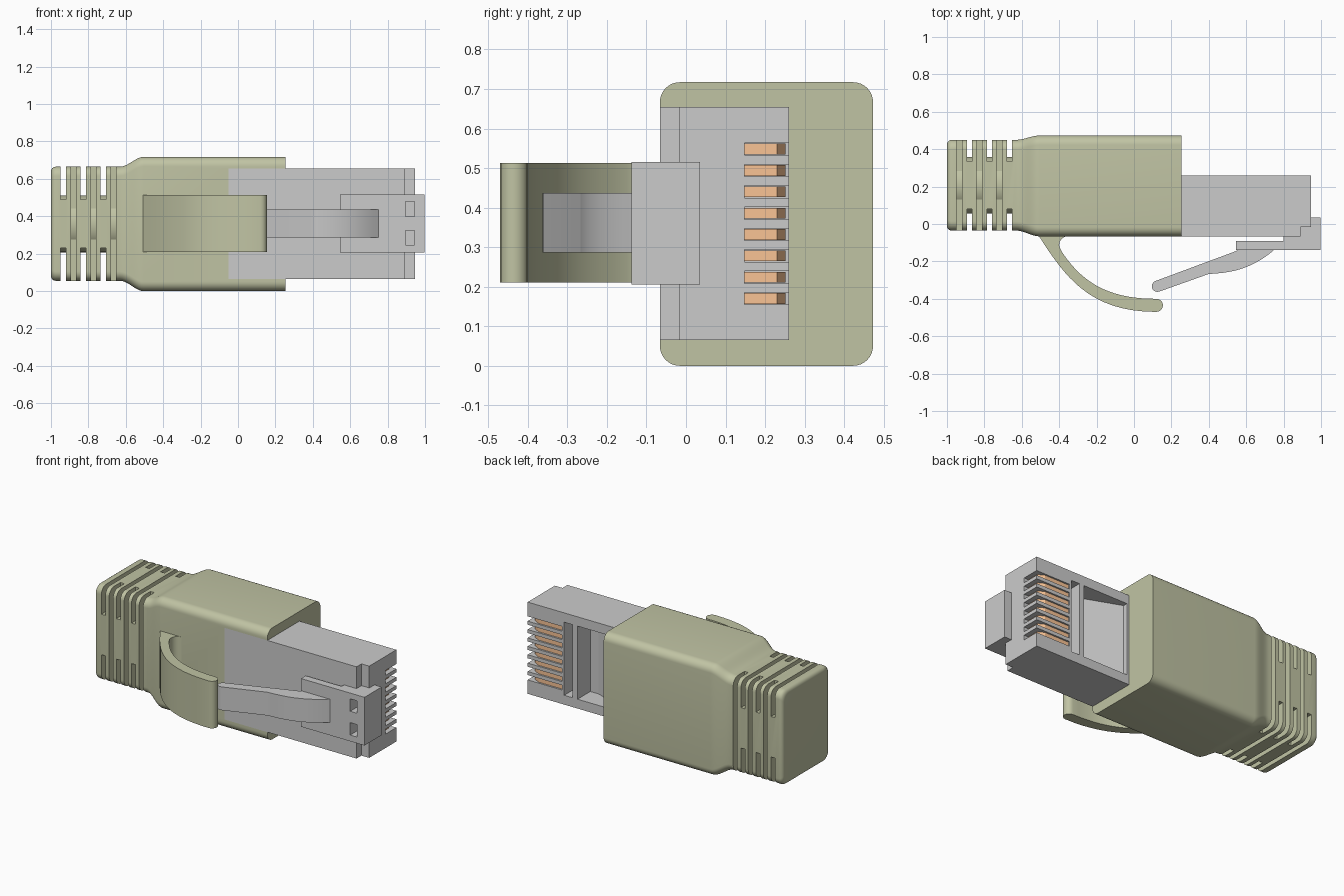
import bpy, bmesh, math
from mathutils import Vector

if "Cube" in bpy.data.objects:
    bpy.data.objects.remove(bpy.data.objects["Cube"])


def material(name, col):
    m = bpy.data.materials.new(name)
    m.diffuse_color = (*col, 1)
    m.use_nodes = True
    m.node_tree.nodes["Principled BSDF"].inputs["Base Color"].default_value = m.diffuse_color
    return m


OLIVE = material("olive_rubber", (0.53, 0.55, 0.37))
COPPER = material("copper", (0.95, 0.55, 0.30))


def finish(name, bm, mat=None):
    bmesh.ops.recalc_face_normals(bm, faces=bm.faces)
    me = bpy.data.meshes.new(name)
    bm.to_mesh(me)
    bm.free()
    ob = bpy.data.objects.new(name, me)
    bpy.context.collection.objects.link(ob)
    if mat:
        me.materials.append(mat)
    return ob


def add_prism(bm, pts, z0, z1):
    """Extrude an xy outline from z0 to z1."""
    lo = [bm.verts.new((x, y, z0)) for x, y in pts]
    hi = [bm.verts.new((x, y, z1)) for x, y in pts]
    bm.faces.new(lo)
    bm.faces.new(hi)
    n = len(pts)
    for i in range(n):
        j = (i + 1) % n
        bm.faces.new((lo[i], lo[j], hi[j], hi[i]))


def add_box(bm, x0, x1, y0, y1, z0, z1):
    add_prism(bm, [(x0, y0), (x1, y0), (x1, y1), (x0, y1)], z0, z1)


def prism(name, pts, z0, z1, mat=None):
    bm = bmesh.new()
    add_prism(bm, pts, z0, z1)
    return finish(name, bm, mat)


def cut(ob, bm):
    cutter = finish("cutter", bm)
    cutter.hide_render = True
    mod = ob.modifiers.new("cut", 'BOOLEAN')
    mod.operation, mod.solver, mod.object = 'DIFFERENCE', 'EXACT', cutter
    bpy.context.view_layer.objects.active = ob
    bpy.ops.object.modifier_apply(modifier=mod.name)
    bpy.data.objects.remove(cutter)


def smooth(ob, angle=30):
    bpy.ops.object.select_all(action='DESELECT')
    ob.select_set(True)
    bpy.context.view_layer.objects.active = ob
    bpy.ops.object.shade_smooth_by_angle(angle=math.radians(angle))


def arc(cx, cy, r, a0, a1, n=8):
    return [(cx + r * math.cos(math.radians(a0 + (a1 - a0) * i / n)),
             cy + r * math.sin(math.radians(a0 + (a1 - a0) * i / n))) for i in range(n + 1)]


def bezier(a, b, c, d, n=16):
    a, b, c, d = map(Vector, (a, b, c, d))
    out = []
    for i in range(n + 1):
        t = i / n
        s = 1 - t
        out.append(tuple(a * s**3 + b * 3 * s * s * t + c * 3 * s * t * t + d * t**3))
    return out


# Boot: rounded-rectangle sections lofted along x
CY, CZ = 0.207, 0.359
NECK, BODY = (-0.035, 0.45, 0.055, 0.665), (-0.066, 0.473, 0.0, 0.717)
sections = []
for i in range(5):
    a = math.radians(90 * i / 4)
    d = 0.025 * (1 - math.sin(a))
    sections.append((-0.975 - 0.025 * math.cos(a), (NECK[0] + d, NECK[1] - d, NECK[2] + d, NECK[3] - d)))
for i in range(11):
    t = i / 10
    s = t * t * (3 - 2 * t)
    sections.append((-0.63 + 0.125 * t, [p + (q - p) * s for p, q in zip(NECK, BODY)]))
sections.append((0.255, BODY))
bm = bmesh.new()
rings = []
for x, (y0, y1, z0, z1) in sections:
    r = 0.05
    outline = (arc(y1 - r, z1 - r, r, 0, 90) + arc(y0 + r, z1 - r, r, 90, 180)
               + arc(y0 + r, z0 + r, r, 180, 270) + arc(y1 - r, z0 + r, r, 270, 360))
    rings.append([bm.verts.new((x, y, z)) for y, z in outline])
for ra, rb in zip(rings, rings[1:]):
    for i in range(len(ra)):
        j = (i + 1) % len(ra)
        bm.faces.new((ra[i], ra[j], rb[j], rb[i]))
bm.faces.new(rings[0])
bm.faces.new(rings[-1])
boot = finish("boot", bm, OLIVE)

# Strain relief slots alternate between the z sides and the y sides; plug socket
bm = bmesh.new()
for k in range(3):
    xa = -0.948 + 0.107 * k
    xb = xa + 0.055
    add_box(bm, xa, xa + 0.028, -0.2, 0.6, 0.49, 0.8)
    add_box(bm, xa, xa + 0.028, -0.2, 0.6, -0.1, 0.23)
    add_box(bm, xb, xb + 0.028, 0.335, 0.6, -0.1, 0.8)
    add_box(bm, xb, xb + 0.028, -0.2, 0.08, -0.1, 0.8)
add_box(bm, -0.05, 0.4, -0.2, 0.26, 0.065, 0.655)
cut(boot, bm)
smooth(boot)

# Round core seen inside the slots
bpy.ops.mesh.primitive_cylinder_add(vertices=48, radius=0.152, depth=0.39,
                                    location=(-0.804, CY, CZ), rotation=(0, math.pi / 2, 0))
core = bpy.context.object
core.name = "cable_core"
core.data.materials.append(OLIVE)
smooth(core)

# Curved latch guard
guard = prism("latch_guard",
              [(-0.36, -0.04), (-0.5, -0.04)]
              + bezier((-0.51, -0.062), (-0.37, -0.28), (-0.24, -0.47), (0.12, -0.47))
              + arc(0.12, -0.435, 0.035, -90, 90)[1:-1]
              + bezier((0.12, -0.40), (-0.1, -0.40), (-0.26, -0.34), (-0.385, -0.15))
              + arc(-0.355, -0.111, 0.045, 200, 90), 0.21, 0.513, OLIVE)
smooth(guard)

# Plug body with its stepped nose
plug = prism("plug_body", [(-0.05, -0.066), (0.89, -0.066), (0.89, -0.016),
                           (0.945, -0.016), (0.945, 0.26), (-0.05, 0.26)], 0.065, 0.655)
SLOTS = [0.17 + 0.054 * i for i in range(8)]
bm = bmesh.new()
for z in SLOTS:
    add_box(bm, 0.70, 1.1, 0.148, 0.4, z - 0.0155, z + 0.0155)
add_box(bm, 0.625, 0.685, 0.17, 0.4, 0.125, 0.595)
add_prism(bm, [(0.59, 0.4), (0.59, 0.13), (0.53, 0.13), (0.27, 0.23), (0.27, 0.4)], 0.125, 0.595)
cut(plug, bm)

# Contacts
bm = bmesh.new()
for z in SLOTS:
    add_prism(bm, [(0.70, 0.147), (0.915, 0.147), (0.915, 0.23), (0.875, 0.252), (0.70, 0.252)],
              z - 0.0135, z + 0.0135)
finish("contacts", bm, COPPER)

# Latch base with two pockets
base = prism("latch_base", [(0.545, -0.138), (0.997, -0.138), (0.997, 0.036), (0.946, 0.036),
                            (0.946, -0.015), (0.89, -0.015), (0.89, -0.065), (0.80, -0.065),
                            (0.80, -0.09), (0.545, -0.09)], 0.205, 0.515)
bm = bmesh.new()
for z in (0.285, 0.438):
    add_box(bm, 0.895, 0.945, -0.3, -0.07, z - 0.04, z + 0.04)
cut(base, bm)

# Latch lever
lever = prism("latch_lever",
              arc(0.125, -0.333, 0.03, 110, 290)
              + bezier((0.40, -0.267), (0.50, -0.262), (0.62, -0.25), (0.75, -0.138))
              + [(0.75, -0.13), (0.56, -0.13), (0.545, -0.145)], 0.287, 0.437)
smooth(lever, 25)
